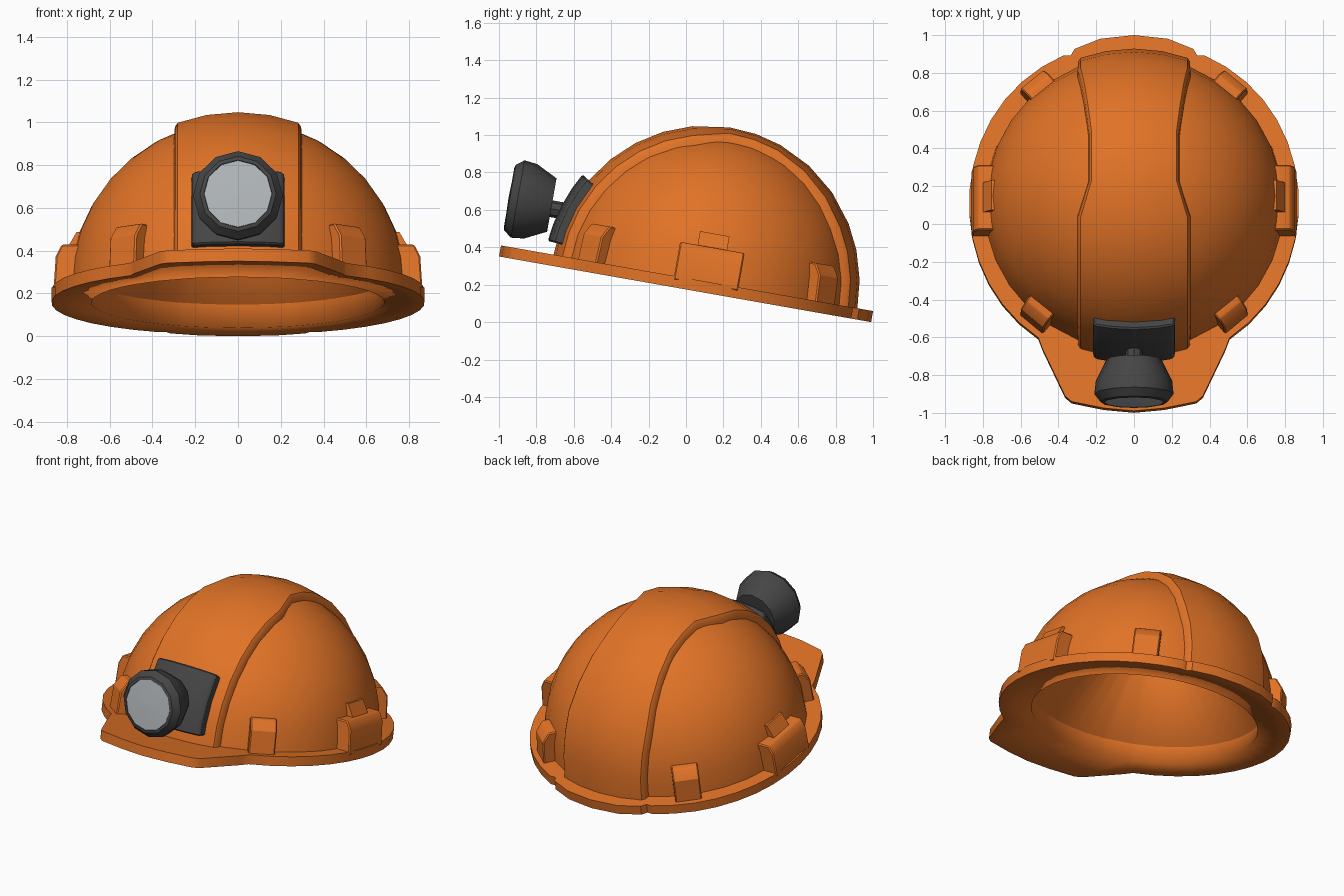
import bpy, bmesh, math
from mathutils import Matrix, Vector

if "Cube" in bpy.data.objects:
    bpy.data.objects.remove(bpy.data.objects["Cube"])

# The helmet is modelled level, then tilted back by ten degrees
TILT = Matrix.Translation((0, 0, 0.1745)) @ Matrix.Rotation(math.radians(-10), 4, 'X')
CY, CZ = 0.095, 0.05         # centre of the dome
BY = 0.10                    # centre of the brim
SY, SZ = 0.99, 1.012         # dome stretch along y and z


def material(name, rgb):
    m = bpy.data.materials.new(name)
    m.diffuse_color = (*rgb, 1)
    m.use_nodes = True
    m.node_tree.nodes["Principled BSDF"].inputs["Base Color"].default_value = m.diffuse_color
    return m


ORANGE = material("safety orange", (0.75, 0.17, 0.02))
DARK = material("dark grey", (0.06, 0.06, 0.06))
GLASS = material("lamp glass", (0.45, 0.48, 0.50))


def finish(name, bm, mat, bevel=0.0, smooth=32, soft=None):
    """Clean, bevel, shade by angle, tilt and link."""
    bmesh.ops.remove_doubles(bm, verts=bm.verts, dist=1e-5)
    bmesh.ops.recalc_face_normals(bm, faces=bm.faces)
    if bevel:
        sharp = [e for e in bm.edges if e.calc_face_angle(0) > math.radians(35)]
        bmesh.ops.bevel(bm, geom=sharp, offset=bevel, segments=1, affect='EDGES', profile=0.5)
    for f in bm.faces:
        f.smooth = True
    for e in bm.edges:
        e.smooth = e.calc_face_angle(0) < math.radians(smooth) or bool(soft and soft(e))
    bm.transform(TILT)
    me = bpy.data.meshes.new(name)
    bm.to_mesh(me)
    bm.free()
    me.materials.append(mat)
    ob = bpy.data.objects.new(name, me)
    bpy.context.collection.objects.link(ob)
    return ob


def loft(rings, closed=False):
    """Skin equal closed rings of points; cap the ends unless closed."""
    bm = bmesh.new()
    vs = [[bm.verts.new(p) for p in r] for r in rings]
    n = len(vs[0])
    count = len(vs) if closed else len(vs) - 1
    for i in range(count):
        a, b = vs[i], vs[(i + 1) % len(vs)]
        for j in range(n):
            bm.faces.new((a[j], a[(j + 1) % n], b[(j + 1) % n], b[j]))
    if not closed:
        bm.faces.new(vs[0])
        bm.faces.new(vs[-1])
    return bm


def lathe(profile, sides, place):
    """Revolve (radius, height) points around z, then place."""
    rings = [[place @ Vector((max(r, 1e-4) * math.sin(math.tau * k / sides),
                              max(r, 1e-4) * math.cos(math.tau * k / sides), h))
              for k in range(sides)] for r, h in profile]
    return loft(rings)


def arch(angles, width, low, high, chamfer):
    """Raised band on the dome, running front to back."""
    rings = []
    for deg in angles:
        t, w = math.radians(deg), width(deg)
        half = [(w + 0.004, low), (w, high - chamfer), (w - chamfer, high), (w * 0.5, high)]
        prof = half + [(0, high)] + [(-x, r) for x, r in reversed(half)]
        ring = []
        for x, r in prof:
            d = math.sqrt(r * r - x * x)
            ring.append((x, CY + SY * d * math.cos(t), CZ + SZ * d * math.sin(t)))
        rings.append(ring)
    return loft(rings)


def lug(name, section, width, angle, bevel=0.007):
    """Block with a (radius, height) section, set around the dome."""
    place = Matrix.Translation((0, BY, 0)) @ Matrix.Rotation(math.radians(angle), 4, 'Z')
    rings = [[place @ Vector((r, s * width / 2, z)) for r, z in section] for s in (-1, 1)]
    finish(name, loft(rings), ORANGE, bevel)


def quarter(radius, start, stop, n=9):
    steps = [math.radians(start + (stop - start) * i / n) for i in range(n + 1)]
    return [(radius * math.cos(a), radius * math.sin(a)) for a in steps]


# Hollow dome shell
stretch = Matrix.Translation((0, CY, CZ)) @ Matrix.Diagonal((1, SY, SZ, 1))
dome_profile = quarter(0.793, 90, 0) + quarter(0.74, 0, 90)
finish("dome_shell", lathe(dome_profile, 32, stretch), ORANGE)


# Centre ridge, narrower over the crown
def ridge_width(deg):
    if 71 <= deg <= 91:
        return 0.238
    if deg > 91:
        return 0.238 + 0.057 * min(1, (deg - 91) / 14)
    return 0.238 + 0.057 * min(1, (71 - deg) / 39)


ridge_angles = [0, 11, 22, 32, 45, 58, 71, 81, 91, 105, 116, 127, 138, 149, 160, 170, 180]
finish("centre_ridge", arch(ridge_angles, ridge_width, 0.785, 0.834, 0.013), ORANGE)

# Brim with front visor and rear tab, running into the inner lining
half = [(0, 1.005), (0.18, 0.985), (0.315, 0.93), (0.335, 0.895)]
for i in range(15):
    a = math.radians(65 - 120 * i / 14)
    r = 0.873 + 0.01 * math.sin(2 * a) ** 2
    half.append((r * math.cos(a), BY + r * math.sin(a)))
half += [(0.485, -0.68), (0.365, -0.935), (0.33, -0.965), (0.16, -1.0), (0, -1.015)]
outline = half + [(-x, y) for x, y in reversed(half[1:-1])]


def inner_ring(radius, z):
    ring = []
    for x, y in outline:
        d = Vector((x, y - BY)).normalized() * radius
        ring.append((d.x, d.y + BY, z))
    return ring


rings = [inner_ring(0.76, 0.06), [(x, y, 0.06) for x, y in outline],
         [(x, y, 0.0) for x, y in outline], inner_ring(0.685, 0.0)]
for r, h in quarter(0.715, 8, 89.9, 8):
    rings.append(inner_ring(r, CZ + SZ * h))
finish("brim_and_lining", loft(rings, closed=True), ORANGE,
       soft=lambda e: all(math.hypot(v.co.x, v.co.y - BY) < 0.72 for v in e.verts))

# Strap lugs around the brim
small = [(0.74, 0.04), (0.848, 0.04), (0.838, 0.20), (0.795, 0.26), (0.74, 0.26)]
wide = [(0.74, 0.04), (0.862, 0.04), (0.852, 0.19), (0.825, 0.245), (0.74, 0.245)]
top = [(0.73, 0.20), (0.81, 0.225), (0.755, 0.32), (0.73, 0.32)]
for side, s in (("right", 1), ("left", -1)):
    ang = 90 - 90 * s
    lug(f"side_lug_{side}", wide, 0.35, ang)
    lug(f"side_lug_top_{side}", top, 0.16, ang, 0)
    lug(f"front_lug_{side}", small, 0.16, ang - s * 50)
    lug(f"back_lug_{side}", small, 0.16, ang + s * 50)

# Lamp bracket, curved to the dome
finish("lamp_bracket", arch([149, 155, 162, 169, 175], lambda d: 0.215, 0.815, 0.88, 0.012),
       DARK, 0.008)

# Lamp stem, housing and glass, turned along the forward axis
axis = Matrix.Translation((0, 0, 0.32)) @ Matrix.Rotation(math.radians(90), 4, 'X')
stem = Matrix.Translation((0, 0, -0.02)) @ axis
finish("lamp_stem", lathe([(0.045, 0.68), (0.045, 0.82)], 8, stem), DARK)
housing = [(0, 0.785), (0.145, 0.785), (0.202, 0.90), (0.21, 0.97),
           (0.178, 1.012), (0.16, 1.017), (0.155, 1.0), (0, 1.0)]
finish("lamp_housing", lathe(housing, 12, axis), DARK)
finish("lamp_glass", lathe([(0, 0.995), (0.158, 0.995), (0.158, 1.014), (0, 1.02)], 12, axis), GLASS)
